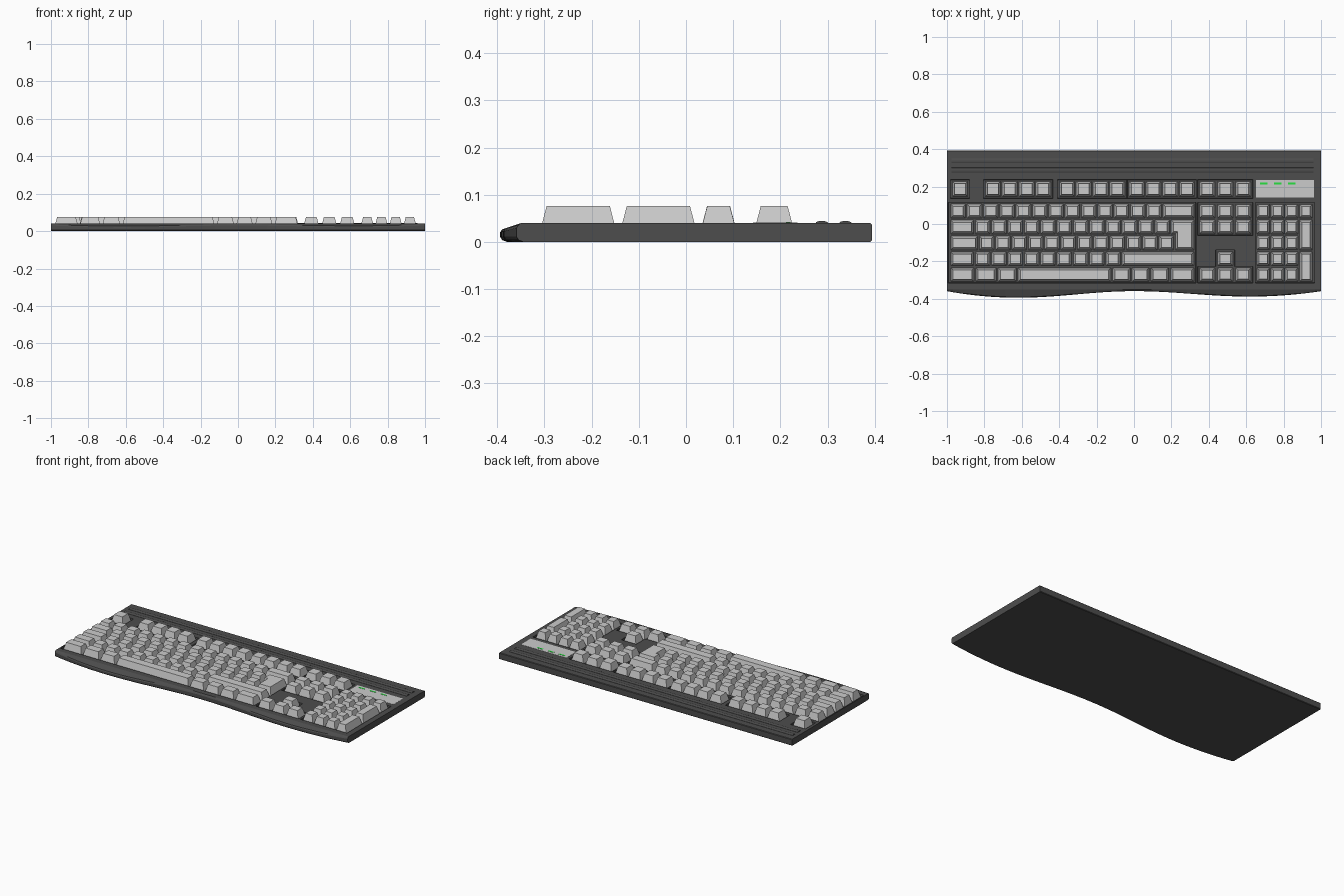
import bpy, bmesh, math

if "Cube" in bpy.data.objects:
    bpy.data.objects.remove(bpy.data.objects["Cube"])

FLOOR, DECK, TOP = 0.028, 0.04, 0.076
ROWS = [0.069, -0.016, -0.101, -0.186, -0.271]
U, X0 = 0.0873, -0.984            # one key unit, left end of the main block


def material(name, rgb):
    m = bpy.data.materials.new(name)
    m.diffuse_color = (*rgb, 1)
    m.use_nodes = True
    m.node_tree.nodes["Principled BSDF"].inputs["Base Color"].default_value = m.diffuse_color
    return m


dark = material("dark_plastic", (0.075, 0.075, 0.075))
green = material("green_light", (0.02, 0.75, 0.05))


def finish(name, bm, mat=None):
    bmesh.ops.recalc_face_normals(bm, faces=bm.faces)
    me = bpy.data.meshes.new(name)
    bm.to_mesh(me)
    bm.free()
    ob = bpy.data.objects.new(name, me)
    bpy.context.collection.objects.link(ob)
    if mat:
        me.materials.append(mat)
    return ob


def rect(x0, x1, y0, y1):
    return [(x0, y0), (x1, y0), (x1, y1), (x0, y1)]


def box_at(x, y, w, d):
    return rect(x - w / 2, x + w / 2, y - d / 2, y + d / 2)


def prism(bm, pts, z0, z1, taper=0.0):
    """Right-angled outline (counter-clockwise) raised with an inward taper."""
    n = len(pts)
    upper = []
    for i, (x, y) in enumerate(pts):
        ox = oy = 0
        for a, b in ((pts[i - 1], pts[i]), (pts[i], pts[(i + 1) % n])):
            l = math.hypot(b[0] - a[0], b[1] - a[1])
            ox -= (b[1] - a[1]) / l
            oy += (b[0] - a[0]) / l
        upper.append(bm.verts.new((x + ox * taper, y + oy * taper, z1)))
    lower = [bm.verts.new((x, y, z0)) for x, y in pts]
    bm.faces.new(upper)
    bm.faces.new(lower[::-1])
    for i in range(n):
        j = (i + 1) % n
        bm.faces.new((lower[i], lower[j], upper[j], upper[i]))


def keys(name, outlines):
    bm = bmesh.new()
    for o in outlines:
        prism(bm, o, FLOOR, TOP, 0.0125)
    return finish(name, bm)


# Case: side profile swept along x with a wavy front edge
def front_y(x):
    t = abs(x)
    s = 0.5 - 0.5 * math.cos(math.pi * t / 0.62) if t < 0.62 else 1 - ((t - 0.62) / 0.38) ** 2
    return -0.359 - (0.035 if x < 0 else 0.029) * s


bm = bmesh.new()
rings = []
N = 64
for i in range(N + 1):
    x = -1 + 2 * i / N
    f = front_y(x)
    zt = DECK - 0.003 - 0.27 * (-0.355 - f)
    prof = [(0.391, 0), (f + 0.015, 0), (f + 0.004, 0.004), (f, 0.011), (f, zt - 0.006),
            (f + 0.004, zt), (-0.35, DECK), (0.391, DECK), (0.394, DECK - 0.003), (0.394, 0.003)]
    rings.append([bm.verts.new((x, y, z)) for y, z in prof])
for a, b in zip(rings, rings[1:]):
    for i in range(len(a)):
        j = (i + 1) % len(a)
        bm.faces.new((a[i], a[j], b[j], b[i]))
bm.faces.new(rings[0])
bm.faces.new(rings[-1])
case = finish("case", bm, dark)

# Wells sunk into the case around each key group
FN = [[-0.93], [-0.754, -0.664, -0.574, -0.485], [-0.358, -0.268, -0.178, -0.089],
      [0.014, 0.104, 0.194, 0.283], [0.392, 0.488, 0.584]]
NAV = FN[-1]
FY = 0.187
bm = bmesh.new()
wells = [rect(g[0] - 0.05, g[-1] + 0.05, FY - 0.049, FY + 0.049) for g in FN]
wells += [rect(-0.992, 0.33, -0.314, 0.114), rect(0.342, 0.634, -0.06, 0.114),
          rect(0.65, 0.964, -0.314, 0.114),
          [(0.342, -0.314), (0.634, -0.314), (0.634, -0.228), (0.538, -0.228),
           (0.538, -0.14), (0.438, -0.14), (0.438, -0.228), (0.342, -0.228)]]
for w in wells:
    prism(bm, w, FLOOR, 0.06, -0.004)
cutter = finish("well_cutter", bm)
cutter.hide_render = True
mod = case.modifiers.new("wells", "BOOLEAN")
mod.operation, mod.object, mod.solver = "DIFFERENCE", cutter, "EXACT"
bpy.context.view_layer.objects.active = case
bpy.ops.object.modifier_apply(modifier=mod.name)
bpy.data.objects.remove(cutter)

# Function row
keys("function_keys", [box_at(x, FY, 0.082, 0.082) for g in FN for x in g])

# Main block: key edges in units for each row
edges = [list(range(14)) + [15],
         [0] + [1.5 + i for i in range(13)],
         [0] + [1.75 + i for i in range(13)],
         [0] + [1.5 + i for i in range(10)] + [15],
         [0, 1.53, 2.9, 4.13, 9.9, 11.1, 12.25, 13.45, 15]]
G, D = 0.0045, 0.037               # half gap, half depth
main = []
for y, row in zip(ROWS, edges):
    for a, b in zip(row, row[1:]):
        main.append(rect(X0 + a * U + G, X0 + b * U - G, y - D, y + D))
keys("main_keys", main)

# Stepped enter key
xa, xb, xr = X0 + 13.5 * U + G, X0 + 13.75 * U + G, X0 + 15 * U - G
keys("enter_key", [[(xb, ROWS[2] - D), (xr, ROWS[2] - D), (xr, ROWS[1] + D),
                    (xa, ROWS[1] + D), (xa, ROWS[1] - D), (xb, ROWS[1] - D)]])

# Navigation and arrow keys
keys("navigation_keys", [box_at(x, y, 0.082, 0.073) for x in NAV for y in ROWS[:2]])
keys("arrow_keys", [box_at(x, ROWS[4], 0.082, 0.073) for x in NAV]
     + [box_at(NAV[1], ROWS[3], 0.082, 0.073)])

# Number pad with two tall keys on the right
pad = [box_at(x, y, 0.069, 0.073) for x in (0.691, 0.767, 0.843) for y in ROWS]
pad.append(box_at(0.919, ROWS[0], 0.069, 0.073))
pad += [rect(0.8845, 0.9535, ROWS[i + 1] - D, ROWS[i] + D) for i in (1, 3)]
keys("number_pad_keys", pad)

# Indicator panel and lights
bm = bmesh.new()
prism(bm, rect(0.652, 0.962, 0.142, 0.236), DECK - 0.004, DECK + 0.001)
finish("indicator_panel", bm)
bm = bmesh.new()
for x in (0.694, 0.769, 0.844):
    prism(bm, box_at(x, 0.217, 0.04, 0.01), DECK, DECK + 0.002)
finish("indicator_lights", bm, green)

# Two rounded ridges along the back
for n, y in enumerate((0.288, 0.338)):
    bpy.ops.mesh.primitive_cylinder_add(vertices=24, radius=1, depth=1.935,
                                        location=(-0.007, y, DECK), rotation=(0, math.pi / 2, 0))
    ridge = bpy.context.object
    ridge.name = f"back_ridge_{n + 1}"
    ridge.scale = (0.0045, 0.013, 1)
    ridge.data.materials.append(dark)
    bpy.ops.object.shade_smooth_by_angle(angle=math.radians(50))
